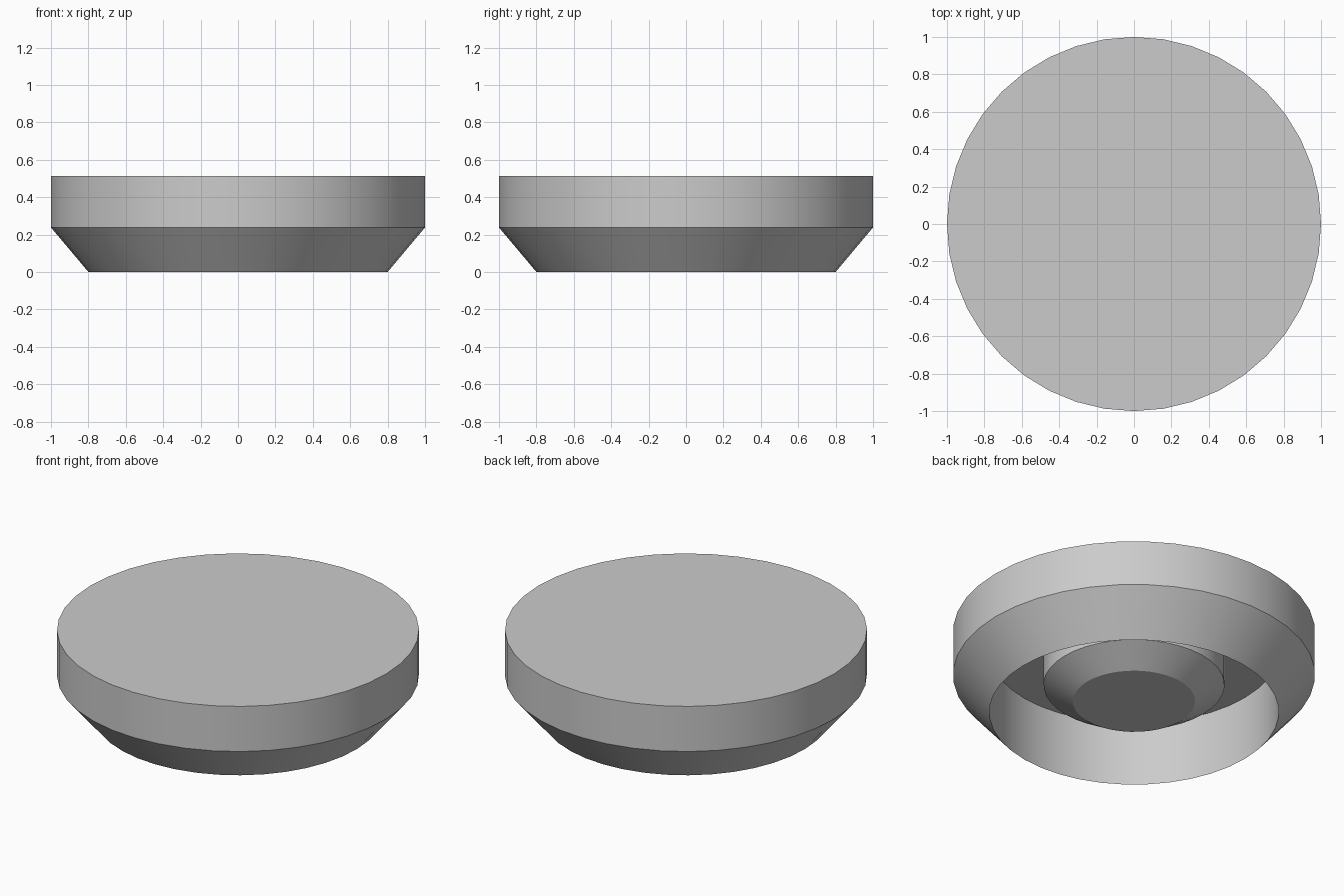
import bpy, bmesh
from math import cos, sin, tau, radians

if "Cube" in bpy.data.objects:
    bpy.data.objects.remove(bpy.data.objects["Cube"])

SIDES = 40


def lathe(name, profile):
    """Revolve (radius, z) points about z and cap both ends with flat discs."""
    bm = bmesh.new()
    rings = [[bm.verts.new((r * cos(tau * i / SIDES), r * sin(tau * i / SIDES), z))
              for i in range(SIDES)] for r, z in profile]
    for a, b in zip(rings, rings[1:]):
        for i in range(SIDES):
            j = (i + 1) % SIDES
            bm.faces.new((a[i], a[j], b[j], b[i]))
    bm.faces.new(rings[0])
    bm.faces.new(rings[-1])
    bmesh.ops.recalc_face_normals(bm, faces=bm.faces)
    mesh = bpy.data.meshes.new(name)
    bm.to_mesh(mesh)
    bm.free()
    obj = bpy.data.objects.new(name, mesh)
    bpy.context.collection.objects.link(obj)
    bpy.ops.object.select_all(action='DESELECT')
    obj.select_set(True)
    bpy.context.view_layer.objects.active = obj
    bpy.ops.object.shade_smooth_by_angle(angle=radians(25))
    return obj


# Round cap: flat top, straight side, tapered skirt to a sharp rim,
# then a recess underneath with a chamfered central hub
lathe("hollow_cap", [
    (1.0, 0.513), (1.0, 0.238), (0.8, 0.0),    # outer side and skirt
    (0.8, 0.39),                               # recess wall
    (0.5, 0.39), (0.5, 0.174), (0.338, 0.07),  # recess floor and hub
])
